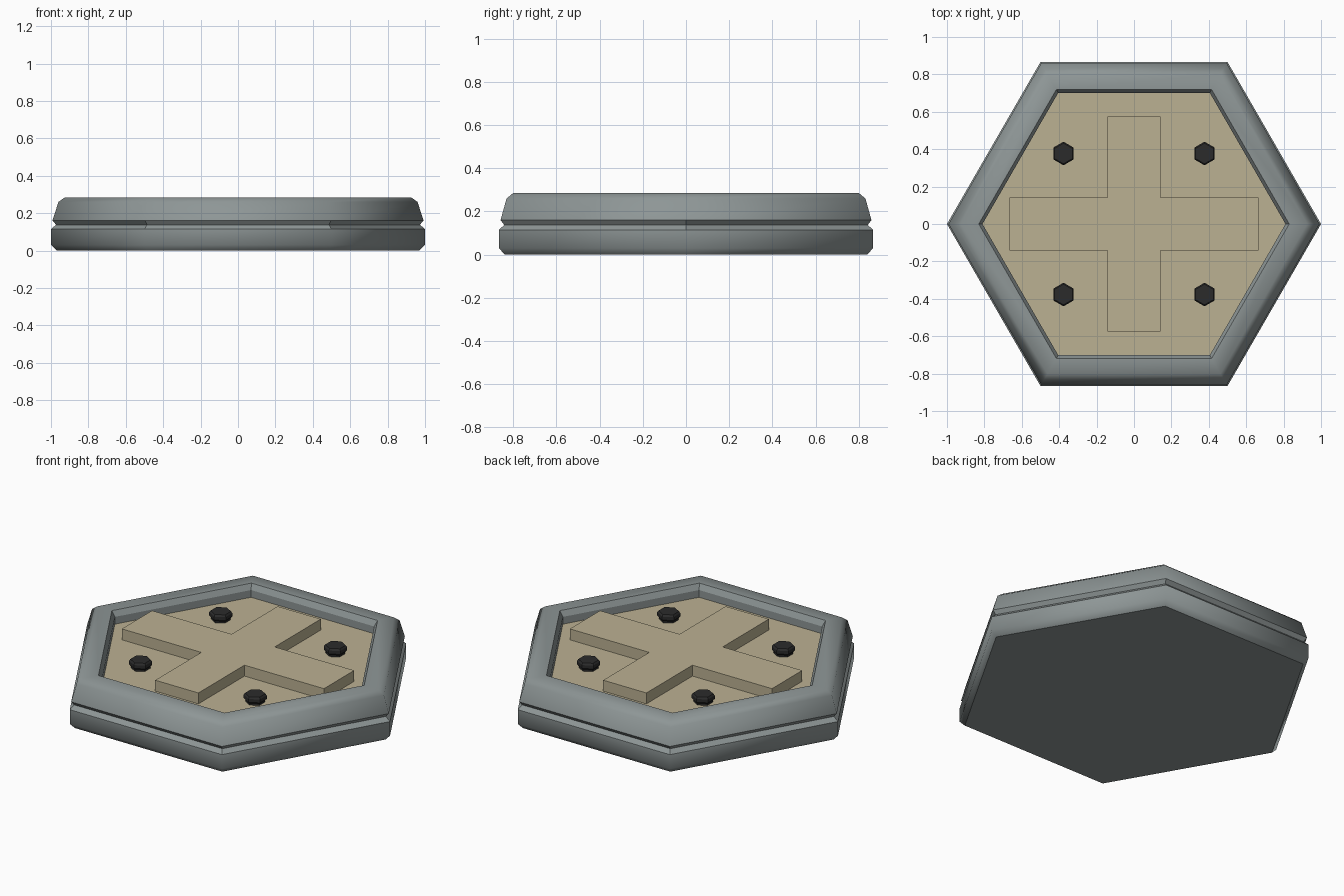
import bpy, bmesh, math

default = bpy.data.objects.get("Cube")
if default:
    bpy.data.objects.remove(default, do_unlink=True)


def make_material(name, rgb):
    mat = bpy.data.materials.new(name)
    mat.use_nodes = True
    mat.diffuse_color = (*rgb, 1)
    mat.node_tree.nodes["Principled BSDF"].inputs["Base Color"].default_value = (*rgb, 1)
    return mat


grey = make_material("steel grey", (0.27, 0.305, 0.305))
tan = make_material("sand tan", (0.50, 0.44, 0.29))
black = make_material("bolt black", (0.024, 0.024, 0.024))


def finish(name, bm, mat):
    bmesh.ops.recalc_face_normals(bm, faces=bm.faces)
    mesh = bpy.data.meshes.new(name)
    bm.to_mesh(mesh)
    bm.free()
    mesh.materials.append(mat)
    obj = bpy.data.objects.new(name, mesh)
    bpy.context.collection.objects.link(obj)
    return obj


def hex_lathe(name, profile, mat, turn=0.0, smooth_bands=(), sharp_rings=()):
    """Sweep a (radius, height) profile round six sides and cap both ends."""
    bm = bmesh.new()
    angles = [math.radians(turn + 60 * i) for i in range(6)]
    rings = [[bm.verts.new((r * math.cos(a), r * math.sin(a), z)) for a in angles]
             for r, z in profile]
    for band, (low, high) in enumerate(zip(rings, rings[1:])):
        for i in range(6):
            j = (i + 1) % 6
            face = bm.faces.new((low[i], low[j], high[j], high[i]))
            face.smooth = band in smooth_bands
    bm.faces.new(rings[0])
    bm.faces.new(rings[-1])
    for k in sharp_rings:
        for i in range(6):
            bm.edges.get((rings[k][i], rings[k][(i + 1) % 6])).smooth = False
    return finish(name, bm, mat)


# Lower tier with softly shaded rounded sides
hex_lathe("base_tier",
          [(0.97, 0), (1.0, 0.03), (1.0, 0.115), (0.97, 0.14)],
          grey, smooth_bands=(0, 1), sharp_rings=(0, 2))

# Raised rim: undercut, sloped side, rounded shoulder, flat top, inner lip
hex_lathe("upper_rim",
          [(0.97, 0.135), (0.992, 0.16), (0.96, 0.26), (0.925, 0.285),
           (0.83, 0.285), (0.81, 0.253), (0.81, 0.19)],
          grey, smooth_bands=(1, 2, 3), sharp_rings=(1, 4))

# Recessed panel
hex_lathe("inset_panel", [(0.815, 0.17), (0.815, 0.21)], tan)

# Raised cross on the panel
long_x, long_y, half = 0.665, 0.575, 0.142
quarter = [(long_x, half), (half, half), (half, long_y)]
outline = []
for sx, sy in ((1, 1), (-1, 1), (-1, -1), (1, -1)):
    corner = [(x * sx, y * sy) for x, y in quarter]
    outline += corner if sx * sy > 0 else corner[::-1]
bm = bmesh.new()
base = bm.faces.new([bm.verts.new((x, y, 0.205)) for x, y in outline])
top = bmesh.ops.extrude_face_region(bm, geom=[base])
for v in top["geom"]:
    if isinstance(v, bmesh.types.BMVert):
        v.co.z = 0.275
finish("raised_cross", bm, tan)

# Four hexagonal bolts
for side, sx in (("right", -1), ("left", 1)):
    for end, sy in (("front", -1), ("back", 1)):
        bolt = hex_lathe(f"bolt_{end}_{side}",
                         [(0.053, 0.205), (0.053, 0.22), (0.063, 0.23),
                          (0.063, 0.25), (0.055, 0.26)], black, turn=30)
        bolt.location = (0.377 * sx, 0.377 * sy, 0)
